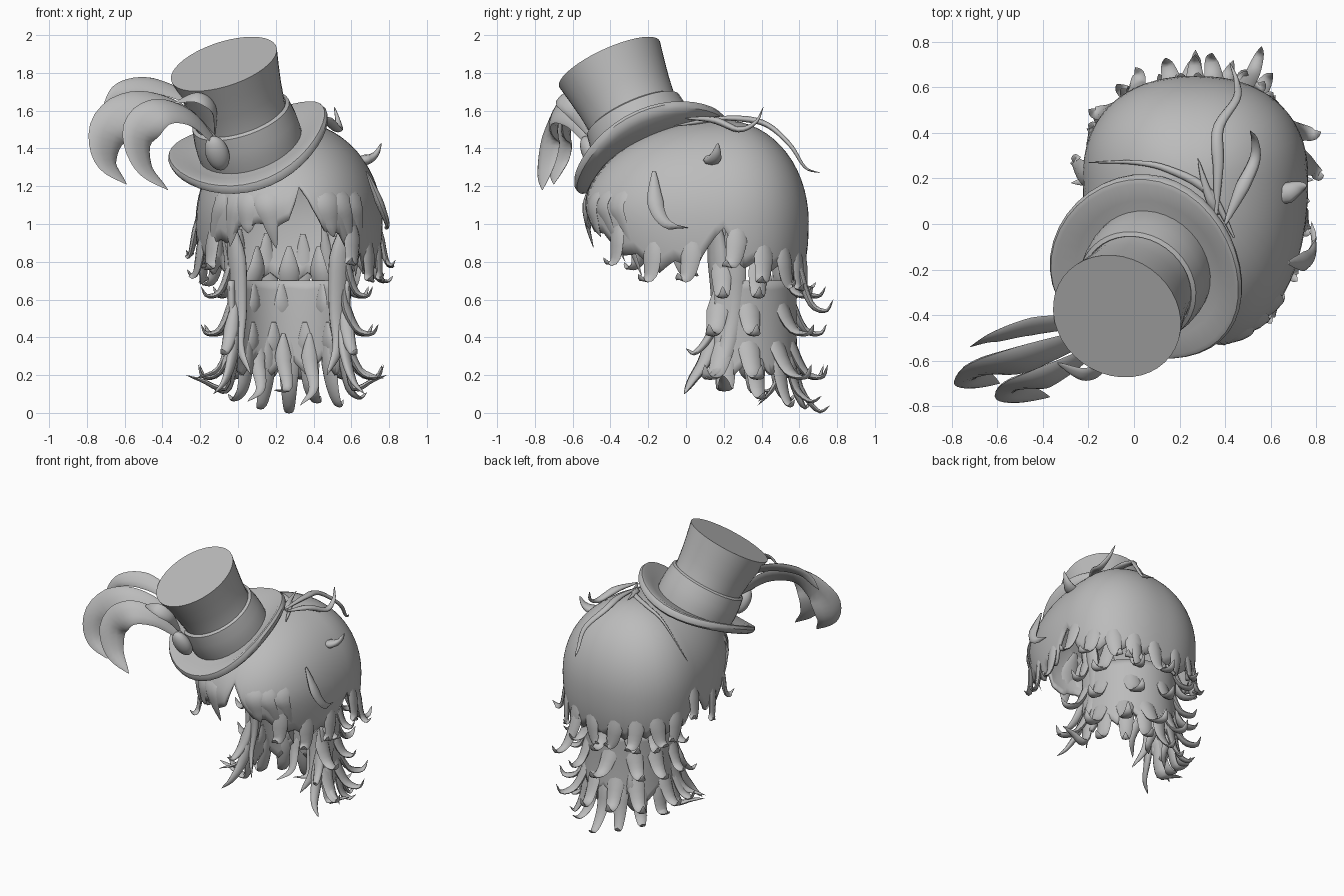
import bpy, math, random
from mathutils import Vector

if "Cube" in bpy.data.objects:
    bpy.data.objects.remove(bpy.data.objects["Cube"])

random.seed(7)
grey = bpy.data.materials.new("plain_grey")
grey.diffuse_color = (0.5, 0.5, 0.5, 1)
grey.use_nodes = True
grey.node_tree.nodes["Principled BSDF"].inputs["Base Color"].default_value = grey.diffuse_color


def make(name, verts, faces, angle=50):
    me = bpy.data.meshes.new(name)
    me.from_pydata([tuple(v) for v in verts], [], faces)
    me.materials.append(grey)
    ob = bpy.data.objects.new(name, me)
    bpy.context.collection.objects.link(ob)
    bpy.ops.object.select_all(action='DESELECT')
    ob.select_set(True)
    bpy.context.view_layer.objects.active = ob
    bpy.ops.object.mode_set(mode='EDIT')
    bpy.ops.mesh.select_all(action='SELECT')
    bpy.ops.mesh.normals_make_consistent(inside=False)
    bpy.ops.object.mode_set(mode='OBJECT')
    bpy.ops.object.shade_smooth_by_angle(angle=math.radians(angle))
    return ob


def grid_faces(rows, cols, wrap):
    return [(i * cols + j, i * cols + (j + 1) % cols,
             (i + 1) * cols + (j + 1) % cols, (i + 1) * cols + j)
            for i in range(rows - 1) for j in range(cols if wrap else cols - 1)]


def spline(pts, t):
    p = [Vector(q) for q in pts]
    p = [2 * p[0] - p[1]] + p + [2 * p[-1] - p[-2]]
    s = t * (len(pts) - 1)
    i = min(int(s), len(pts) - 2)
    u = s - i
    a, b, c, d = p[i:i + 4]
    return 0.5 * (2 * b + (c - a) * u + (2 * a - 5 * b + 4 * c - d) * u * u
                  + (3 * b - a - 3 * c + d) * u ** 3)


def lock(name, pts, w, thick=0.5, lat=None, hint=None, feather=False, n=14, sides=8):
    """Tapered flattened strand swept along a spline."""
    verts = []
    for k in range(n + 1):
        t = k / n
        c = spline(pts, t)
        T = (spline(pts, min(1, t + .01)) - spline(pts, max(0, t - .01))).normalized()
        S = T.cross(Vector(hint)) if hint else Vector(lat)
        S = (S - T * S.dot(T)).normalized()
        N = T.cross(S)
        if feather:
            r = w * min(1, .2 + 1.6 * t) * (1 - t ** 4) + .002
        else:
            r = w * min(1, .15 + 3 * t) * (1 - t) ** .75 + .001
        for j in range(sides):
            a = 2 * math.pi * j / sides
            verts.append(c + S * r * math.cos(a) + N * r * thick * math.sin(a))
    faces = grid_faces(n + 1, sides, True)
    faces += [tuple(range(sides)), tuple(range(n * sides, (n + 1) * sides))]
    return make(name, verts, faces, 70)


# ---- hair cap: rounded shell with a ragged hem ----
CX, CY = 0.27, 0.2
HEM = [(0, .95), (12, .78), (90, .70), (168, .78), (180, .93), (192, .8), (212, .8),
       (225, .92), (238, .94), (251, 1.03), (262, .95), (270, 1.05), (275, 1.2), (281, 1.08),
       (291, .98), (300, .92), (314, .84), (330, .77), (348, .78), (360, .95)]


def hem(deg):
    deg %= 360
    for (a, za), (b, zb) in zip(HEM, HEM[1:]):
        if a <= deg <= b:
            return za + (zb - za) * (deg - a) / (b - a)


def cap_point(deg, z, out=0.0):
    c, s = math.cos(math.radians(deg)), math.sin(math.radians(deg))
    h = (z - 1) / (.55 if z > 1 else .7)
    r = max(0, 1 - abs(h) ** 2.1) ** .5
    sq = lambda v: math.copysign(abs(v) ** .88, v)
    front = .76 - .25 * max(0, 1.1 - z)
    return Vector((CX + .495 * sq(c) * r + out * c,
                   CY + (.45 if s > 0 else front) * sq(s) * r + out * s, z))


COLS, ROWS = 144, 20
verts = []
for i in range(ROWS + 1):
    for j in range(COLS):
        deg = 360 * j / COLS
        zb = hem(deg) + .06 * (abs((j % 8) - 4) / 4 - .5)
        amax = math.acos((zb - 1) / (.55 if zb > 1 else .7))
        a = amax * max(i, .05) / ROWS
        z = 1 + (.55 if a < math.pi / 2 else .7) * math.cos(a)
        verts.append(cap_point(deg, z))
cap = make("hair_cap", verts, grid_faces(ROWS + 1, COLS, True) + [tuple(range(COLS))], 60)
mod = cap.modifiers.new("shell", 'SOLIDIFY')
mod.thickness = .02

# hem locks following the sides and back of the cap edge
for deg in list(range(-50, 218, 19)):
    zb = hem(deg)
    reach = random.uniform(.06, .13)
    d = random.choice((-6, 6))
    pts = [cap_point(deg, zb + .24, -.03), cap_point(deg, zb + .08, -.005),
           cap_point(deg + d * .4, zb - .04, .01 + reach * .3),
           cap_point(deg + d, zb - .07, reach * .8), cap_point(deg + d, zb - .04, reach)]
    a = math.radians(deg)
    lock("hem_lock", pts, .07, .35, lat=(-math.sin(a), math.cos(a), 0))

# broad fringe pieces lying on the front of the cap: start angle, tip angle, tip height
for d0, d1, zt in [(226, 215, .86), (238, 233, .88), (246, 247, .95), (258, 264, .87),
                   (291, 296, .93), (301, 310, .8), (312, 318, .72)]:
    lock("fringe_lock", [cap_point(d0, 1.27, -.04), cap_point(d0, 1.12, -.01),
                         cap_point((d0 + d1) / 2, 1.0, -.005), cap_point(d1, zt, .0)],
         .09, .25, lat=(-math.sin(math.radians(d0)), math.cos(math.radians(d0)), 0))

# ---- back hair: open-fronted curtain ----
NX, NY = 0.27, 0.24


def neck_point(deg, z, out=0.0):
    a = math.radians(deg)
    f = 1 + .35 * (z - .5) ** 2
    return Vector((NX + (.31 * f + out) * math.cos(a), NY + (.33 * f + out) * math.sin(a), z))


verts = []
for i in range(11):
    for j in range(61):
        zb = .2 + .1 * abs((j % 10) - 5) / 5
        verts.append(neck_point(-15 + 210 * j / 60, .7 + (zb - .7) * i / 10))
curtain = make("back_hair", verts, grid_faces(11, 61, False), 60)
mod = curtain.modifiers.new("shell", 'SOLIDIFY')
mod.thickness, mod.offset = .03, 0

# tiers of flicked locks: height, count, outward reach, drop, width
for z, cnt, reach, drop, w in [(.72, 7, .17, .1, .07), (.52, 7, .19, .1, .075),
                               (.32, 8, .21, .13, .075)]:
    for k in range(cnt):
        deg = -10 + 200 * (k + random.uniform(-.25, .25)) / (cnt - 1)
        d = random.uniform(-9, 9)
        q = reach * random.uniform(.75, 1.05)
        pts = [neck_point(deg, z + .16, -.015), neck_point(deg, z + .04, .0),
               neck_point(deg + d * .5, z - drop * .8, q * .35),
               neck_point(deg + d, z - drop, q * .8),
               neck_point(deg + d, z - drop * .5, q)]
        a = math.radians(deg)
        lock("flicked_lock", pts, w, .4, lat=(-math.sin(a), math.cos(a), 0))

# splayed tips along the bottom: angle, reach, tip height
for deg, q, zt in [(-5, .2, .17), (22, .12, .08), (48, .1, .04), (70, .16, .06), (90, .17, .01),
                   (112, .1, .03), (135, .13, .07), (160, .12, .12), (186, .23, .17)]:
    a = math.radians(deg)
    lock("bottom_tip", [neck_point(deg, .42, -.01), neck_point(deg, .28), neck_point(deg, .13, .02),
                        neck_point(deg, zt, q * .6), neck_point(deg, zt + .03, q)],
         .07, .4, lat=(-math.sin(a), math.cos(a), 0))

# inner tips curling forward under the curtain
for x, zt in [(.1, .06), (.24, .12), (.38, .04)]:
    lock("inner_tip", [(x, .53, .42), (x, .52, .28), (x + .02, .46, .13), (x - .05, .38, zt)],
         .055, .5, lat=(1, 0, 0))

# long locks framing the face opening, mirrored about the hair centre
for s, w in ((-1, .075), (1, .1)):
    X = lambda v: NX + s * v
    lock("side_lock", [(X(.34), .14, 1.08), (X(.28), .17, .85), (X(.26), .18, .55),
                       (X(.26), .14, .35), (X(.2), .06, .2)], w, .6, lat=(.8, s * .6, 0), n=18)
    lock("side_lock_back", [(X(.37), .24, 1.05), (X(.31), .25, .8), (X(.3), .24, .5),
                            (X(.36), .18, .25), (X(.5), .1, .18)], .09, .5, lat=(.2, 1, 0), n=18)
    lock("side_flick", [(X(.27), .17, .52), (X(.3), .11, .3), (X(.34), .03, .17),
                        (X(.4), -.01, .1)], .055, .6, lat=(.5, 1, 0))
    lock("front_flick", [(X(.28), .18, .62), (X(.31), .13, .42), (X(.34), .05, .32),
                         (X(.36), .0, .34)], .05, .6, lat=(1, 0, 0))

# loose side strand and stray spikes
lock("loose_strand", [(.68, -.17, 1.28), (.755, -.16, 1.1), (.79, -.1, 1.0), (.78, .01, .98)],
     .055, .5, lat=(0, 1, 0))
lock("side_spike", [(.6, .1, 1.34), (.68, .14, 1.34), (.73, .16, 1.37), (.76, .17, 1.43)],
     .06, .6, lat=(0, 1, 0))
lock("back_flick", [(.45, .56, 1.0), (.48, .6, .76), (.52, .66, .58), (.55, .74, .54),
                    (.56, .78, .6)], .055, .5, lat=(1, 0, 0))

# thin strands lying over the crown of the head
lock("top_strand", [(.36, .03, 1.55), (.37, .25, 1.56), (.37, .42, 1.53), (.45, .55, 1.42),
                    (.45, .63, 1.3), (.42, .71, 1.27)], .035, .6, lat=(1, 0, 0), n=24)
lock("top_curl", [(.4, .0, 1.56), (.47, .15, 1.55), (.53, .28, 1.5), (.53, .37, 1.54),
                  (.51, .41, 1.62)], .04, .6, lat=(1, 0, 0), n=18)
lock("top_wisp", [(.37, .04, 1.54), (.32, .15, 1.56), (.28, .29, 1.57)], .028, .6, lat=(1, 0, 0))
lock("crown_strand", [(.44, -.06, 1.52), (.33, .14, 1.55), (.15, .24, 1.54), (0, .27, 1.48),
                      (-.2, .27, 1.24)], .025, .8, lat=(0, 1, .2), n=20)

# ---- tilted top hat ----
AXIS = Vector((-.285, -.40, .87)).normalized()
BASE = Vector((.075, -.195, 1.39))
ROT = Vector((0, 0, 1)).rotation_difference(AXIS)


def lathe(name, profile, curl=0.0, seg=40, angle=40):
    vs = []
    for r, h in profile:
        for j in range(seg):
            a = 2 * math.pi * j / seg
            k = max(0, r - .27) / .17
            lift = curl * k * (math.cos(a) ** 2 - .25)
            vs.append(BASE + ROT @ Vector((r * math.cos(a), r * math.sin(a), h + lift)))
    n = len(profile)
    return make(name, vs, grid_faces(n, seg, True) +
                [tuple(range(seg)), tuple(range((n - 1) * seg, n * seg))], angle)


lathe("hat_crown", [(.26, .0), (.25, .12), (.245, .22), (.258, .33), (.275, .43), (.293, .525)])
lathe("hat_band", [(.24, .0), (.28, .01), (.283, .06), (.28, .13), (.268, .21), (.25, .22), (.24, .2)])
lathe("hat_brim", [(.2, -.03), (.33, -.035), (.41, -.03), (.435, -.015), (.44, .008),
                   (.43, .03), (.41, .035), (.33, .015), (.2, .015)], curl=.1)

# oval brooch on the band
vs = []
for i in range(13):
    p = math.pi * max(.02, min(12 - .02, i)) / 12
    for j in range(24):
        a = 2 * math.pi * j / 24
        vs.append(Vector((-.11, -.5, 1.375)) + ROT @ Vector(
            (.062 * math.sin(p) * math.cos(a), .05 * math.sin(p) * math.sin(a), .1 * math.cos(p))))
make("brooch", vs, grid_faces(13, 24, True))

# ---- curling plume feathers ----
PLUME = {
    "feather_back": (.06, [(-.12, -.42, 1.48), (-.25, -.43, 1.65), (-.45, -.45, 1.73),
                           (-.62, -.5, 1.71), (-.72, -.54, 1.6)]),
    "feather_middle": (.125, [(-.11, -.46, 1.44), (-.3, -.53, 1.59), (-.51, -.6, 1.62),
                              (-.68, -.64, 1.5), (-.7, -.67, 1.33), (-.59, -.7, 1.21)]),
    "feather_front": (.105, [(-.11, -.5, 1.42), (-.25, -.6, 1.56), (-.41, -.68, 1.59),
                             (-.53, -.71, 1.47), (-.5, -.74, 1.3), (-.37, -.76, 1.18)]),
    "feather_small": (.045, [(-.12, -.52, 1.48), (-.13, -.62, 1.61), (-.22, -.66, 1.67),
                             (-.34, -.61, 1.64)])}
for name, (w, pts) in PLUME.items():
    lock(name, pts, w, .25, hint=(.5, -.65, .6), feather=True, n=24, sides=10)
